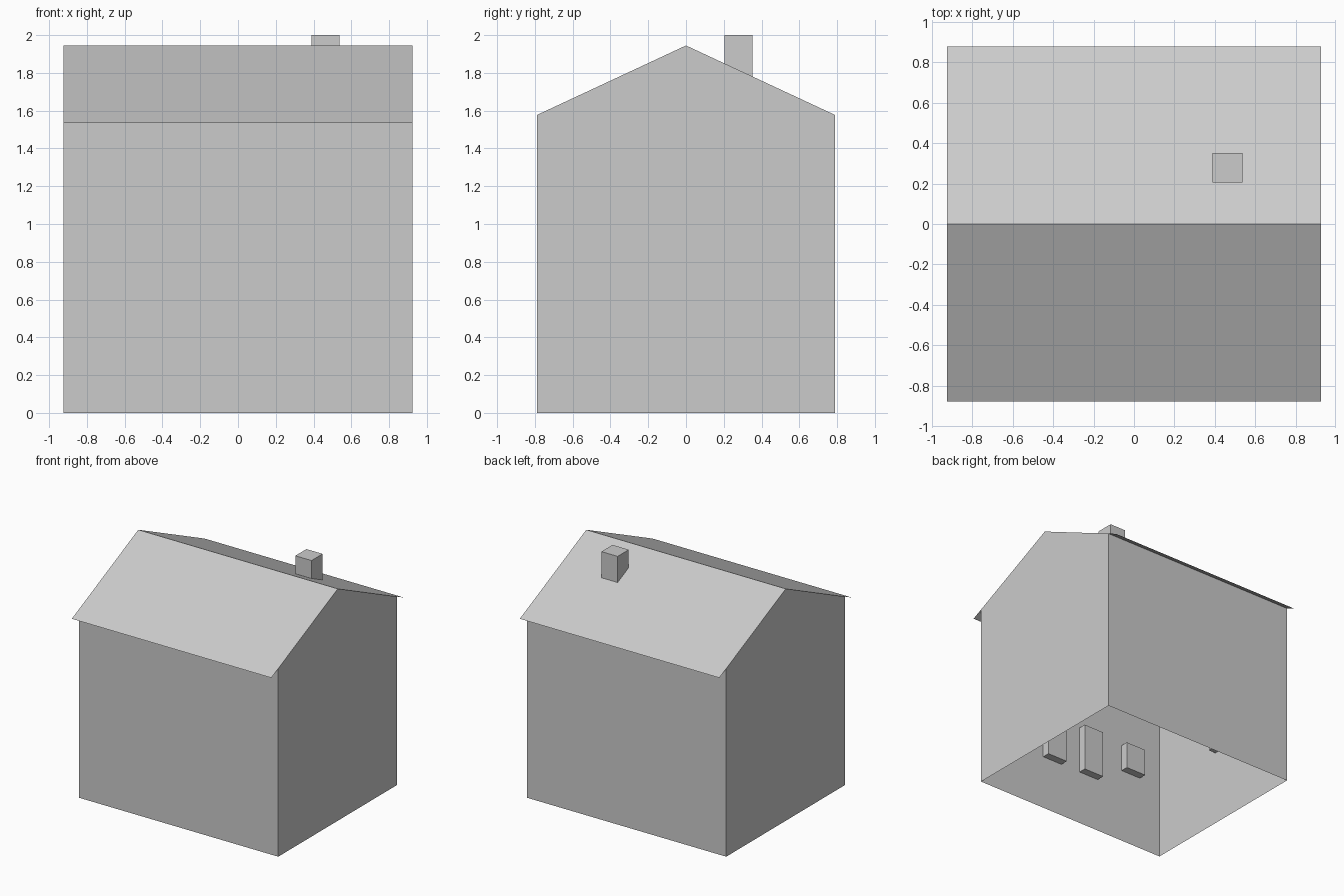
import bpy

if "Cube" in bpy.data.objects:
    bpy.data.objects.remove(bpy.data.objects["Cube"])

HX, HY = 0.925, 0.788           # half width and half depth of the walls
RIDGE, SLOPE = 1.945, 0.466     # ridge height and roof pitch
EAVE_Y = 0.88                   # roof overhang


def roof_z(y):
    return RIDGE - SLOPE * abs(y)


def mesh_object(name, verts, faces):
    mesh = bpy.data.meshes.new(name)
    mesh.from_pydata(verts, [], faces)
    mesh.update()
    obj = bpy.data.objects.new(name, mesh)
    bpy.context.collection.objects.link(obj)
    return obj


def box(name, x, y, z):
    """Box from (low, high) ranges."""
    x, y, z = sorted(x), sorted(y), sorted(z)
    bpy.ops.mesh.primitive_cube_add(size=1)
    obj = bpy.context.object
    obj.name = name
    for v in obj.data.vertices:
        v.co = [r[1] if c > 0 else r[0] for c, r in zip(v.co, (x, y, z))]
    return obj


# Walls: thin gabled shell, open at the bottom
profile = [(-HY, 0), (HY, 0), (HY, roof_z(HY)), (0, RIDGE), (-HY, roof_z(HY))]
verts = [(s * HX, y, z) for s in (-1, 1) for y, z in profile]
mesh_object("walls", verts, [(4, 3, 2, 1, 0), (5, 6, 7, 8, 9),
                             (0, 5, 9, 4), (1, 2, 7, 6)])

# Roof: thin folded sheet overhanging front and back
verts = [(s * HX, y, roof_z(y)) for y in (-EAVE_Y, 0, EAVE_Y) for s in (-1, 1)]
mesh_object("roof", verts, [(0, 1, 3, 2), (2, 3, 5, 4)])

# Chimney on the back slope
box("chimney", (0.388, 0.538), (0.205, 0.352), (1.74, 2.0))

# Door and window boxes on the inside of the walls
GAP, DEPTH = 0.003, 0.068
TOP, SILL, DOOR_FOOT = 0.87, 0.64, 0.465
for s in (-1, 1):
    box("front_door", (s * 0.094, s * 0.283), (-HY + GAP, -HY + DEPTH), (DOOR_FOOT, TOP))
    box("side_window", (s * (HX - GAP), s * (HX - DEPTH)), (-0.093, 0.093), (SILL, TOP))
    for t, wall in ((-1, "front"), (1, "back")):
        box(wall + "_window", (s * 0.53, s * 0.72),
            (t * (HY - GAP), t * (HY - DEPTH)), (SILL, TOP))
